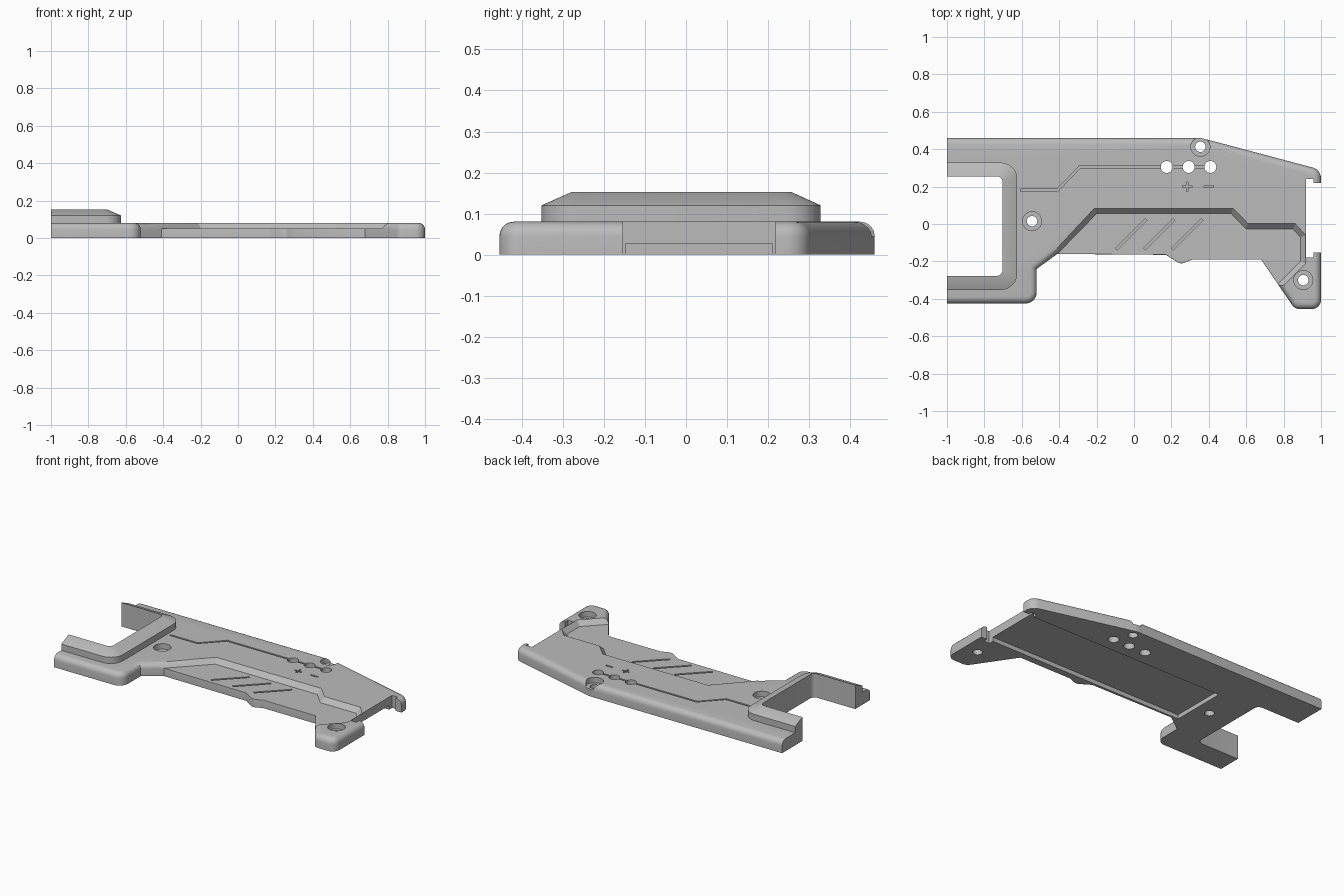
import bpy, bmesh, math
from mathutils import Vector

cube = bpy.data.objects.get("Cube")
if cube:
    bpy.data.objects.remove(cube, do_unlink=True)

mat = bpy.data.materials.new("plain_grey")
mat.use_nodes = True
GREY = (0.5, 0.5, 0.5, 1)
mat.diffuse_color = GREY
next(n for n in mat.node_tree.nodes if n.type == 'BSDF_PRINCIPLED').inputs["Base Color"].default_value = GREY


def rounded(points, steps=7):
    """Outline from (x, y) or (x, y, radius) corners."""
    out = []
    for i, pt in enumerate(points):
        p = Vector(pt[:2])
        if len(pt) == 2:
            out.append(p)
            continue
        r = pt[2]
        a = (Vector(points[i - 1][:2]) - p).normalized()
        b = (Vector(points[(i + 1) % len(points)][:2]) - p).normalized()
        half = math.acos(max(-1, min(1, a.dot(b)))) / 2
        bis = (a + b).normalized()
        centre = p + bis * r / math.sin(half)
        # Sweep about the centre from one tangent point to the other
        side = Vector((-bis.y, bis.x))
        if side.dot(a) < 0:
            side = -side
        sweep = math.pi / 2 - half
        for k in range(steps + 1):
            t = sweep * (1 - 2 * k / steps)
            out.append(centre - bis * r * math.cos(t) + side * r * math.sin(t))
    return out


def loft(name, rings, top_bevel=0):
    """Closed solid through (outline, height) rings."""
    bm = bmesh.new()
    loops = [[bm.verts.new((p[0], p[1], z)) for p in pts] for pts, z in rings]
    bm.faces.new(loops[0])
    top = bm.faces.new(loops[-1])
    n = len(loops[0])
    for lo, hi in zip(loops, loops[1:]):
        for i in range(n):
            j = (i + 1) % n
            bm.faces.new((lo[i], lo[j], hi[j], hi[i]))
    bmesh.ops.recalc_face_normals(bm, faces=bm.faces)
    if top_bevel:
        bmesh.ops.bevel(bm, geom=list(top.edges), offset=top_bevel, segments=5,
                        profile=0.5, affect='EDGES', clamp_overlap=False)
    me = bpy.data.meshes.new(name)
    bm.to_mesh(me)
    bm.free()
    me.materials.append(mat)
    ob = bpy.data.objects.new(name, me)
    bpy.context.collection.objects.link(ob)
    return ob


def box(x0, x1, y0, y1, z0, z1):
    pts = [(x0, y0), (x1, y0), (x1, y1), (x0, y1)]
    return loft("cutter", [(pts, z0), (pts, z1)])


def cylinder(x, y, r, z0, z1, n=32):
    pts = [(x + r * math.cos(math.tau * k / n), y + r * math.sin(math.tau * k / n)) for k in range(n)]
    return loft("cutter", [(pts, z0), (pts, z1)])


def groove(p, q, width, z0, z1):
    p, q = Vector(p), Vector(q)
    d = (q - p).normalized() * width / 2
    s = Vector((-d.y, d.x))
    pts = [p - d - s, q + d - s, q + d + s, p - d + s]
    return loft("cutter", [(pts, z0), (pts, z1)])


def cut(ob, *cutters):
    for c in cutters:
        c.hide_render = True
        mod = ob.modifiers.new("cut", 'BOOLEAN')
        mod.operation = 'DIFFERENCE'
        mod.solver = 'EXACT'
        mod.object = c
        bpy.context.view_layer.objects.active = ob
        bpy.ops.object.modifier_apply(modifier=mod.name)
        bpy.data.objects.remove(c, do_unlink=True)


TOP, LOW = 0.08, 0.05

# Plate with rounded upper rim
outline = rounded([
    (-1.15, 0.46), (0.36, 0.46, 0.15), (1, 0.29, 0.06),
    (1, -0.455, 0.05), (0.86, -0.455, 0.05), (0.68, -0.19),
    (0.31, -0.19), (0.25, -0.215, 0.04), (0.17, -0.165), (-0.41, -0.16),
    (-0.52, -0.24), (-0.52, -0.425, 0.06), (-1.15, -0.425)])
plate = loft("plate", [(outline, 0), (outline, TOP)], top_bevel=0.035)

# Lowered front panel with sloping border
floor_line = [(-0.5, -0.24), (-0.41, -0.16), (-0.2, 0.055), (0.52, 0.055), (0.6, -0.028),
              (0.85, -0.028), (0.89, -0.07), (0.89, -0.2), (0.7, -0.39), (-0.5, -0.39)]
crest_line = [(-0.535, -0.225), (-0.44, -0.16), (-0.212, 0.083), (0.53, 0.083), (0.61, 0.002),
              (0.862, 0.002), (0.918, -0.06), (0.918, -0.212), (0.72, -0.41), (-0.515, -0.41)]
rise = [tuple(Vector(f).lerp(Vector(c), 1.1)) for f, c in zip(floor_line, crest_line)]
cut(plate, loft("cutter", [(floor_line, LOW), (rise, LOW + (TOP - LOW) * 1.1)]))

# Underside recess, right end notch
cut(plate, box(-0.45, 0.95, -0.148, 0.21, -0.1, 0.027),
    box(0.92, 1.2, -0.153, 0.218, -0.1, 0.2),
    box(0.919, 0.96, -0.18, 0.24, -0.1, 0.2))

# Screw holes with counterbores, round through holes
for x, y in ((0.355, 0.413), (-0.545, 0.015), (0.905, -0.3)):
    cut(plate, cylinder(x, y, 0.051, 0.045, 0.2), cylinder(x, y, 0.028, -0.1, 0.2))
for x in (0.175, 0.292, 0.408):
    cut(plate, cylinder(x, 0.305, 0.032, -0.1, 0.2))

# Engraved lines, polarity marks and slanted slots
track = [(-0.6, 0.18), (-0.41, 0.18), (-0.29, 0.305), (0.43, 0.305)]
for p, q in zip(track, track[1:]):
    cut(plate, groove(p, q, 0.012, TOP - 0.01, 0.2))
for p, q in (((0.265, 0.2), (0.305, 0.2)), ((0.285, 0.18), (0.285, 0.22)), ((0.38, 0.2), (0.42, 0.2))):
    cut(plate, groove(p, q, 0.01, TOP - 0.01, 0.2))
for k in range(3):
    x = -0.09 + 0.15 * k
    cut(plate, groove((x, -0.13), (x + 0.15, 0.02), 0.013, LOW - 0.01, 0.2))

# Raised collar around the opening
def u_shape(x, y0, y1, r):
    return rounded([(-1.15, y0), (x, y0, r), (x, y1, r), (-1.15, y1)])

outer = u_shape(-0.625, -0.352, 0.328, 0.085)
inner = u_shape(-0.7, -0.28, 0.258, 0.03)
collar = loft("collar", [(outer, TOP - 0.005), (outer, 0.12), (inner, 0.152)])

# Opening and flat left end
opening = u_shape(-0.703, -0.277, 0.255, 0.03)
for ob in (plate, collar):
    cut(ob, loft("cutter", [(opening, -0.1), (opening, 0.3)]),
        box(-1.3, -1, -0.7, 0.7, -0.1, 0.3))

# Smooth rounded rims, sharp creases
for ob in (plate, collar):
    bpy.ops.object.select_all(action='DESELECT')
    ob.select_set(True)
    bpy.context.view_layer.objects.active = ob
    bpy.ops.object.shade_smooth_by_angle(angle=math.radians(25))
